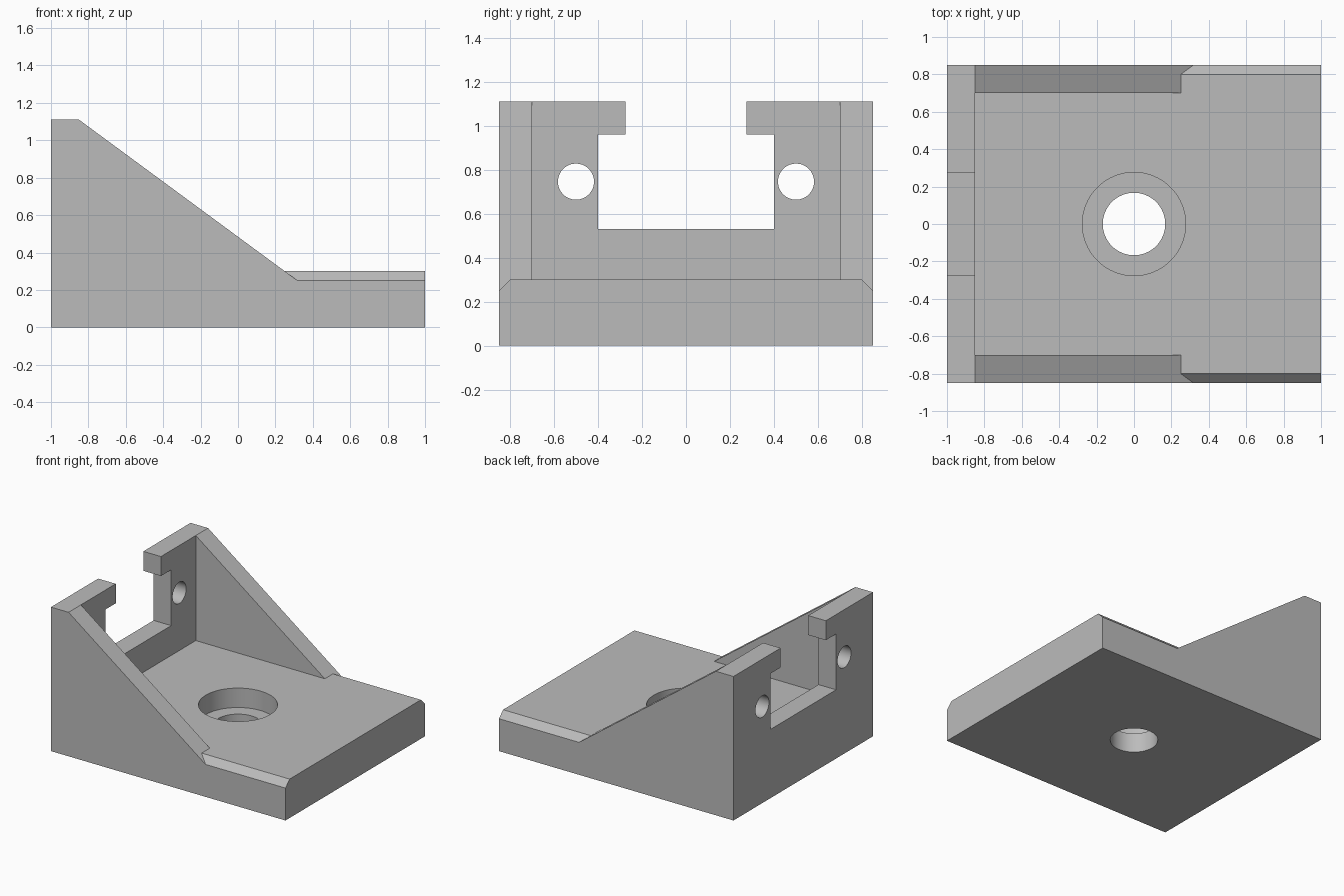
import bpy
import bmesh
from mathutils import Vector

if "Cube" in bpy.data.objects:
    bpy.data.objects.remove(bpy.data.objects["Cube"], do_unlink=True)

GREY = (0.5, 0.5, 0.5, 1.0)
grey = bpy.data.materials.new("mid grey")
grey.use_nodes = True
grey.diffuse_color = GREY
grey.node_tree.nodes["Principled BSDF"].inputs["Base Color"].default_value = GREY


def make_object(name, bm):
    bmesh.ops.recalc_face_normals(bm, faces=bm.faces)
    mesh = bpy.data.meshes.new(name)
    bm.to_mesh(mesh)
    bm.free()
    mesh.materials.append(grey)
    obj = bpy.data.objects.new(name, mesh)
    bpy.context.collection.objects.link(obj)
    return obj


def prism(name, outline, axis, start, end):
    """Extrude a 2D outline along the x or y axis."""
    bm = bmesh.new()
    if axis == "x":
        points = [(start, a, b) for a, b in outline]
        step = Vector((end - start, 0, 0))
    else:
        points = [(a, start, b) for a, b in outline]
        step = Vector((0, end - start, 0))
    face = bm.faces.new([bm.verts.new(p) for p in points])
    grown = bmesh.ops.extrude_face_region(bm, geom=[face], use_keep_orig=True)
    moved = [g for g in grown["geom"] if isinstance(g, bmesh.types.BMVert)]
    bmesh.ops.translate(bm, verts=moved, vec=step)
    return make_object(name, bm)


def cylinder(name, radius, depth, location, along_x=False):
    bm = bmesh.new()
    bmesh.ops.create_cone(bm, cap_ends=True, segments=64, radius1=radius,
                          radius2=radius, depth=depth)
    obj = make_object(name, bm)
    obj.location = location
    if along_x:
        obj.rotation_euler.y = 1.570796
    return obj


def combine(target, tool, operation):
    """Apply a boolean and remove the tool object."""
    tool.hide_render = True
    mod = target.modifiers.new(operation, "BOOLEAN")
    mod.operation = operation
    mod.solver = "EXACT"
    mod.object = tool
    bpy.context.view_layer.objects.active = target
    bpy.ops.object.modifier_apply(modifier=mod.name)
    bpy.data.objects.remove(tool, do_unlink=True)


HALF = 0.85      # half width of the bracket
TOP = 1.11       # top of the back wall
FLOOR = 0.30     # top of the base plate
WALL = -0.85     # inner face of the back wall

# Wall and sloping side gussets, from one side profile hollowed in the middle
bracket = prism("bracket", [(-1, 0), (0.318, 0), (0.318, 0.25), (WALL, TOP), (-1, TOP)],
                "y", -HALF, HALF)
pocket = prism("pocket", [(WALL, 0.1), (1.2, 0.1), (1.2, 1.3), (WALL, 1.3)], "y", -0.7, 0.7)
combine(bracket, pocket, "DIFFERENCE")

# Base plate with chamfered long edges
base = prism("base", [(-HALF, 0), (HALF, 0), (HALF, 0.25), (0.8, FLOOR),
                      (-0.8, FLOOR), (-HALF, 0.25)], "x", -1, 1)
combine(bracket, base, "UNION")

# Stepped opening through the wall, narrower at the top
half_slot = [(0.4, 0.53), (0.4, 0.96), (0.275, 0.96), (0.275, 1.3)]
slot = prism("slot", half_slot + [(-y, z) for y, z in reversed(half_slot)], "x", -1.2, -0.75)
combine(bracket, slot, "DIFFERENCE")

# Two mounting holes in the wall
for side in (-1, 1):
    hole = cylinder("wall_hole", 0.082, 0.5, (-1, side * 0.5, 0.745), along_x=True)
    combine(bracket, hole, "DIFFERENCE")

# Counterbored hole in the base
combine(bracket, cylinder("bore", 0.167, 1, (0, 0, 0.1)), "DIFFERENCE")
combine(bracket, cylinder("counterbore", 0.276, 0.5, (0, 0, 0.4)), "DIFFERENCE")

# Smooth hole walls, sharp edges elsewhere
bpy.ops.object.select_all(action="DESELECT")
bracket.select_set(True)
bpy.context.view_layer.objects.active = bracket
bpy.ops.object.shade_smooth_by_angle(angle=0.5)
